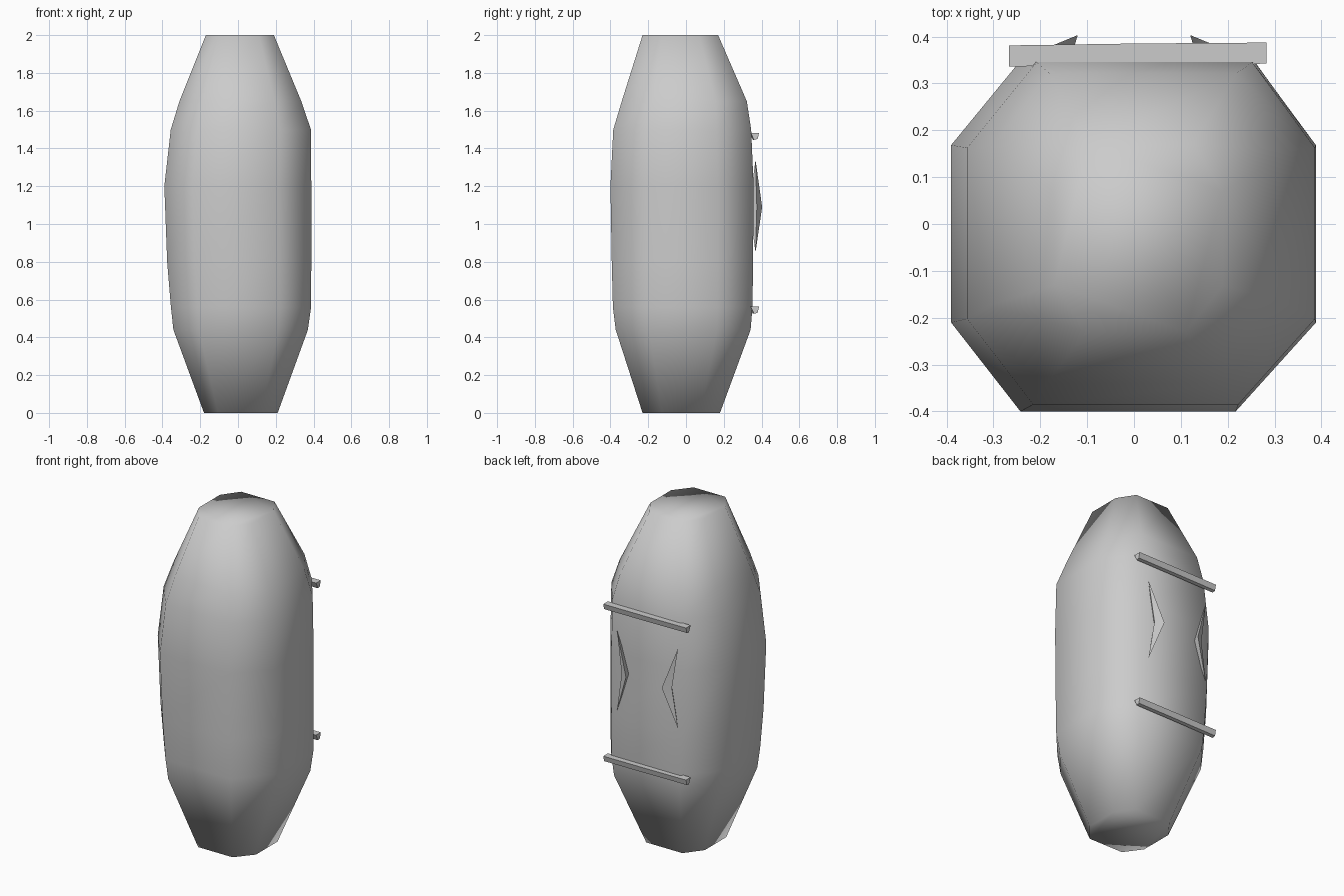
import bpy, bmesh

if "Cube" in bpy.data.objects:
    bpy.data.objects.remove(bpy.data.objects["Cube"])


def make(name, verts, faces, angle=None):
    me = bpy.data.meshes.new(name)
    bm = bmesh.new()
    vs = [bm.verts.new(v) for v in verts]
    for f in faces:
        bm.faces.new([vs[i] for i in f])
    bmesh.ops.recalc_face_normals(bm, faces=bm.faces)
    bm.to_mesh(me)
    bm.free()
    ob = bpy.data.objects.new(name, me)
    bpy.context.collection.objects.link(ob)
    me.shade_smooth()
    if angle:
        me.set_sharp_from_angle(angle=angle)
    return ob


def loft(name, rings, angle=None):
    n = len(rings[0])
    verts = [p for r in rings for p in r]
    faces = [(k * n + i, k * n + (i + 1) % n, (k + 1) * n + (i + 1) % n, (k + 1) * n + i)
             for k in range(len(rings) - 1) for i in range(n)]
    faces += [tuple(range(n)), tuple(range(len(verts) - n, len(verts)))]
    return make(name, verts, faces, angle)


# Pod body: chamfered square sections, slightly uneven (z, left, right, front, back)
levels = [(0, -.18, .21, -.23, .18), (.44, -.342, .37, -.372, .342),
          (.56, -.355, .387, -.387, .352), (.8, -.375, .388, -.393, .355),
          (1.2, -.39, .388, -.4, .358), (1.5, -.356, .386, -.385, .345),
          (1.65, -.31, .335, -.34, .322), (2, -.17, .19, -.23, .17)]
octagon = [(1, -.5), (1, .5), (.64, 1), (-.6, 1), (-1, .5), (-1, -.5), (-.62, -1), (.56, -1)]
rings = []
for z, l, r, f, b in levels:
    cx, cy, hx, hy = (l + r) / 2, (f + b) / 2, (r - l) / 2, (b - f) / 2
    rings.append([(cx + u * hx, cy + v * hy, z) for u, v in octagon])
loft("pod_body", rings)

# Back rails: thin bars with a tapered underside
for name, z in (("lower_rail", .545), ("upper_rail", 1.465)):
    section = [(.34, .018), (.385, .018), (.377, -.015), (.358, -.02)]
    ends = [(-.267, -.004), (0, 0), (.283, .002)]
    loft(name, [[(x, y + dy, z + dz) for y, dz in section] for x, dy in ends], .6)

# Back chevrons: thin blades pointing toward the centre
for side, name in ((-1, "left_chevron"), (1, "right_chevron")):
    pts = [(.12, .403, 1.09), (.168, .375, 1.09), (.14, .335, 1.09),
           (.205, .368, 1.34), (.205, .368, .85)]
    faces = [(0, 1, 3), (1, 2, 3), (2, 0, 3), (1, 0, 4), (2, 1, 4), (0, 2, 4)]
    make(name, [(side * x, y, z) for x, y, z in pts], faces, .6)
